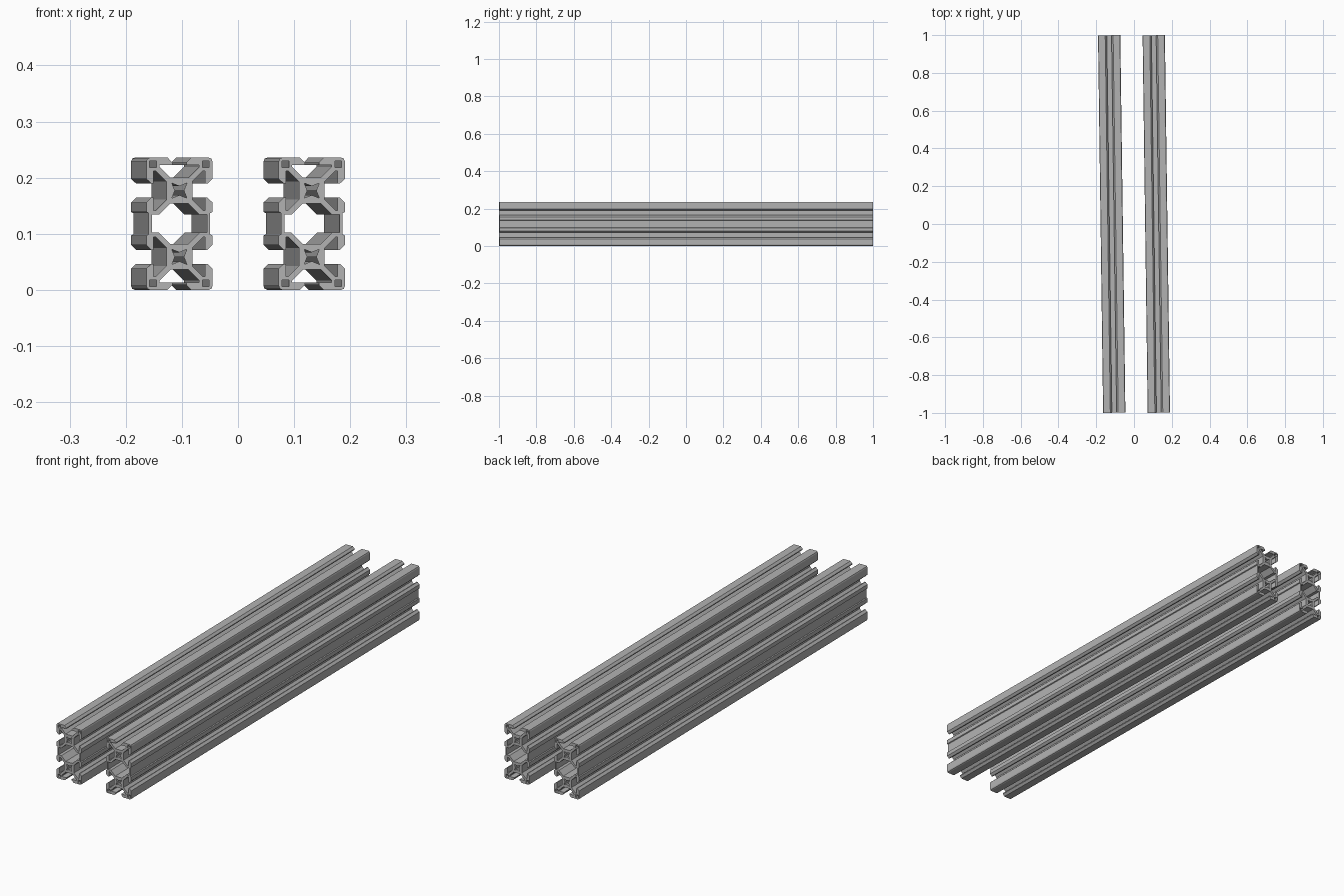
import bpy, bmesh, math

cube = bpy.data.objects.get("Cube")
if cube:
    bpy.data.objects.remove(cube, do_unlink=True)

HALF = 0.059        # half width of one square cell
LENGTH = 0.9992     # half length of a bar
SPACING = 0.118     # distance of each bar from the middle
YAW = 0.0135        # slight turn of both bars

aluminium = bpy.data.materials.new("aluminium grey")
aluminium.use_nodes = True
grey = (0.45, 0.45, 0.45, 1)
aluminium.diffuse_color = grey
bsdf = aluminium.node_tree.nodes["Principled BSDF"]
bsdf.inputs["Base Color"].default_value = grey
bsdf.inputs["Roughness"].default_value = 0.5


def mirrored(quarter):
    """Complete a loop from its upper right quarter, listed clockwise."""
    right = quarter + [(x, -z) for x, z in reversed(quarter)]
    return right + [(-x, z) for x, z in reversed(right)]


# Half of a slot from core to lip: (sideways, outward) from the cell centre
slot = [(0.016, 0.023), (0.035, 0.042), (0.035, 0.046),
        (0.0125, 0.046), (0.0125, 0.050), (0.021, HALF)]

# Outer outline: top slot, rounded corner, side slot, shallow side recess
outline = [(t, HALF + r) for t, r in slot]
outline += [(0.052, 2 * HALF), (0.057, 2 * HALF - 0.002), (HALF, 2 * HALF - 0.007)]
outline += [(r, HALF + t) for t, r in reversed(slot)]
outline += [(r, HALF - t) for t, r in slot]
outline += [(HALF, 0.021), (0.055, 0.019)]

# Large middle cavity
cavity = [(0.016, HALF - 0.023), (0.036, 0.016), (0.049, 0.016)]
loops = [mirrored(outline), mirrored(cavity)]

# Star-shaped screw channels and hollow corners
for side in (-1, 1):
    loops.append([((0.019 if i % 2 else 0.008) * math.cos(i * math.pi / 4),
                   side * HALF + (0.019 if i % 2 else 0.008) * math.sin(i * math.pi / 4))
                  for i in range(8)])
    for flip in (-1, 1):
        near, far = 0.041, 0.053
        loops.append([(flip * x, side * (HALF + z)) for x, z in
                      ((near, near), (far, near), (far, far), (near, far))])

# Filled profile extruded to the bar length
curve = bpy.data.curves.new("bar_profile", "CURVE")
curve.dimensions = "2D"
curve.fill_mode = "BOTH"
curve.extrude = LENGTH
for loop in loops:
    spline = curve.splines.new("POLY")
    spline.points.add(len(loop) - 1)
    for point, (x, z) in zip(spline.points, loop):
        point.co = (x, z, 0, 1)
    spline.use_cyclic_u = True
profile = bpy.data.objects.new("bar_profile", curve)
bpy.context.collection.objects.link(profile)
graph = bpy.context.evaluated_depsgraph_get()
mesh = bpy.data.meshes.new_from_object(profile.evaluated_get(graph))
bpy.data.objects.remove(profile, do_unlink=True)

# Weld the caps to the walls and shade flat
bm = bmesh.new()
bm.from_mesh(mesh)
bmesh.ops.remove_doubles(bm, verts=bm.verts, dist=0.00005)
bmesh.ops.recalc_face_normals(bm, faces=bm.faces)
for face in bm.faces:
    face.smooth = False
    face.material_index = 0
bm.to_mesh(mesh)
bm.free()
mesh.materials.clear()
mesh.materials.append(aluminium)

# Two parallel bars sharing the mesh
for name, x in (("right_bar", -SPACING), ("left_bar", SPACING)):
    bar = bpy.data.objects.new(name, mesh)
    bar.location = (x, 0, 2 * HALF)
    bar.rotation_euler = (math.pi / 2, 0, YAW)
    bpy.context.collection.objects.link(bar)
